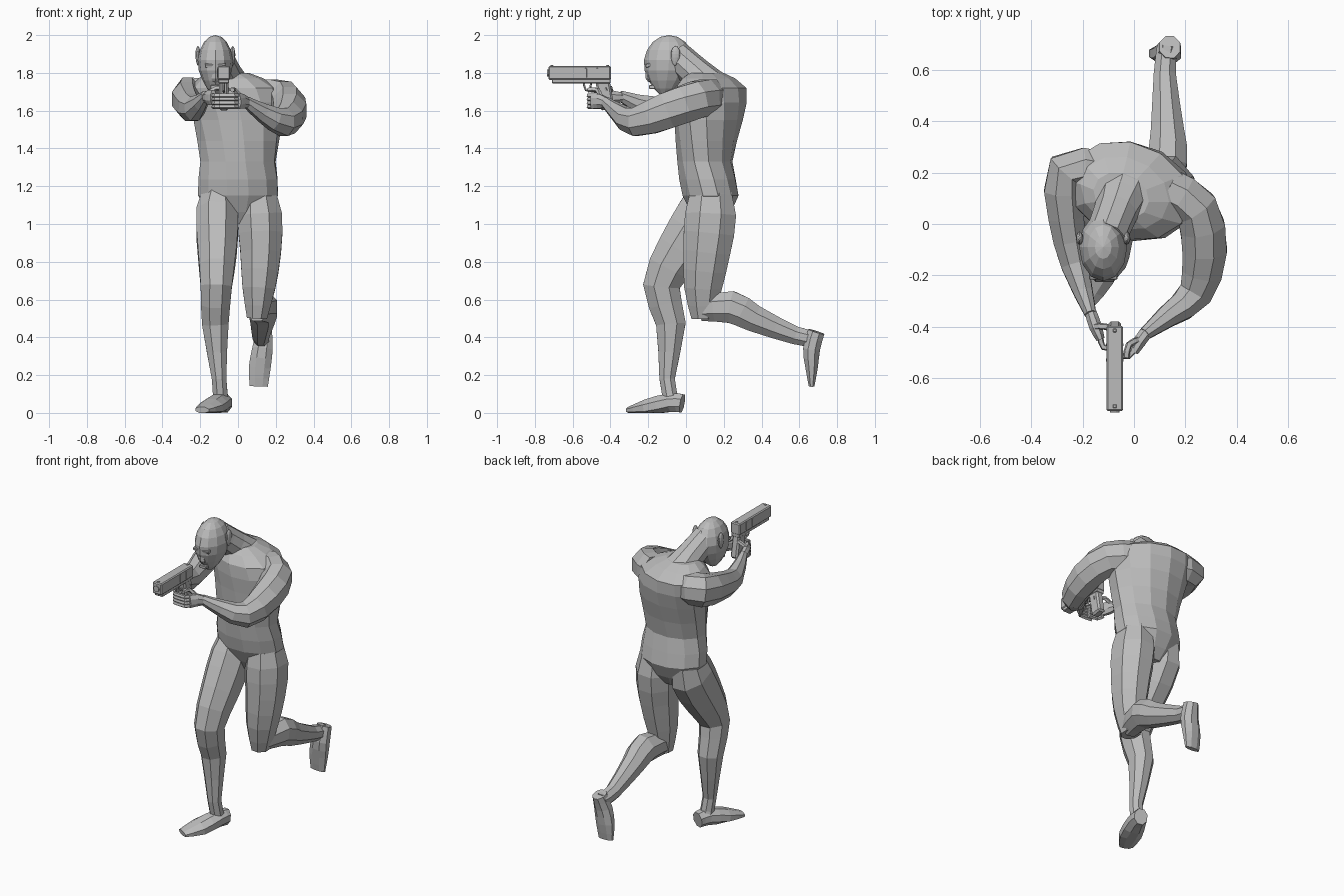
import bpy, bmesh, math
from mathutils import Vector, Matrix

cube = bpy.data.objects.get("Cube")
if cube:
    bpy.data.objects.remove(cube)

grey = bpy.data.materials.new("plain grey")
grey.use_nodes = True
tone = (.5, .5, .5, 1)
grey.diffuse_color = tone
grey.node_tree.nodes["Principled BSDF"].inputs["Base Color"].default_value = tone

ACROSS, UP = Vector((1, 0, 0)), Vector((0, 0, 1))


def finish(name, bm):
    bmesh.ops.recalc_face_normals(bm, faces=bm.faces)
    mesh = bpy.data.meshes.new(name)
    bm.to_mesh(mesh)
    bm.free()
    mesh.materials.append(grey)
    obj = bpy.data.objects.new(name, mesh)
    bpy.context.collection.objects.link(obj)


def smooth_path(joints):
    """Add one curved in-between ring between each pair of joints."""
    knots = [Vector(joint) for joint in joints]
    last = len(knots) - 1
    path = []
    for i in range(last):
        before, start = knots[max(i - 1, 0)], knots[i]
        end, after = knots[i + 1], knots[min(i + 2, last)]
        middle = (start + end) / 2 + (start + end - before - after) / 16
        path += [start, middle]
    return path + [knots[last]]


def limb(name, joints, sides=8, ref=ACROSS, deep=(1, 1), level=False, floor=None, twist=None):
    """Skin rings along joints (x, y, z, radius); deep is the section ratio at both ends."""
    path = smooth_path(joints)
    last = len(path) - 1
    grow = 1 / math.sqrt(math.cos(math.pi / sides))
    bm = bmesh.new()
    loops = []
    for i, ring in enumerate(path):
        centre = ring.xyz
        along = UP if level else (path[min(i + 1, last)].xyz - path[max(i - 1, 0)].xyz).normalized()
        wide = (ref - along * ref.dot(along)).normalized()
        if twist:
            wide = Matrix.Rotation(twist(centre.z), 3, along) @ wide
        thick = along.cross(wide) * (deep[0] + (deep[1] - deep[0]) * i / last)
        loop = []
        for k in range(sides):
            angle = math.tau * (k + .5) / sides
            point = centre + grow * ring.w * (wide * math.cos(angle) + thick * math.sin(angle))
            if floor is not None:
                point.z = max(point.z, floor)
            loop.append(bm.verts.new(point))
        loops.append(loop)
    for lower, upper in zip(loops, loops[1:]):
        for k in range(sides):
            n = (k + 1) % sides
            bm.faces.new((lower[k], lower[n], upper[n], upper[k]))
    bm.faces.new(loops[0])
    bm.faces.new(loops[-1])
    finish(name, bm)


def tube(name, points, radius, sides=5):
    limb(name, [(*point, radius) for point in points], sides, UP)


def box(name, centre, size, tilt=0, bevel=.003):
    bm = bmesh.new()
    bmesh.ops.create_cube(bm, size=1)
    place = Matrix.Translation(centre) @ Matrix.Rotation(math.radians(tilt), 4, 'X')
    bmesh.ops.transform(bm, matrix=place @ Matrix.Diagonal((*size, 1)), verts=bm.verts)
    bmesh.ops.bevel(bm, geom=bm.edges[:], offset=bevel, segments=1, affect='EDGES')
    finish(name, bm)


def ball(name, centre, size, taper):
    """Faceted ellipsoid whose lower half narrows and leans forward by taper."""
    bm = bmesh.new()
    bmesh.ops.create_uvsphere(bm, u_segments=12, v_segments=9, radius=1)
    for vert in bm.verts:
        low = taper * max(0, -vert.co.z)
        vert.co.x *= 1 - low
        vert.co.y = vert.co.y * (1 - low) - low / 2
    place = Matrix.Translation(centre) @ Matrix.Diagonal((*size, 1))
    bmesh.ops.transform(bm, matrix=place, verts=bm.verts)
    finish(name, bm)


# Torso, twisted towards the forward left shoulder
limb("torso", [(0, .13, 1, .1), (0, .13, 1.15, .215), (0, .1, 1.33, .2), (0, .12, 1.55, .235),
               (-.02, .13, 1.72, .24), (-.05, .11, 1.8, .11)],
     sides=12, deep=(.68, .78), level=True, twist=lambda z: -max(0, z - 1.2) * .7)
limb("neck", [(-.04, .12, 1.72, .11), (-.07, .05, 1.8, .085), (-.11, -.05, 1.89, .08)], sides=10)

# Head and face
face = -.12
ball("head", (face, -.09, 1.84), (.095, .135, .16), taper=.36)
limb("nose", [(face, -.2, 1.83, .01), (face, -.19, 1.77, .022), (face, -.18, 1.75, .012)],
     sides=6, level=True)
box("brow", (face, -.2, 1.84), (.11, .03, .02), tilt=15)
box("lips", (face, -.18, 1.725), (.05, .03, .02))
for side, label in ((1, "left"), (-1, "right")):
    ball(label + "_ear", (face + side * .092, -.055, 1.89), (.014, .026, .052), taper=.3)

# Standing right leg
limb("right_leg", [(-.1, .13, 1.22, .07), (-.11, .1, 1.06, .115), (-.11, -.03, .86, .107),
                   (-.115, -.13, .67, .086), (-.12, -.08, .47, .073), (-.1, -.1, .18, .04),
                   (-.09, -.07, .05, .045)], deep=(1.35, 1))
limb("right_foot", [(-.07, -.02, .05, .042), (-.09, -.08, .055, .055), (-.14, -.2, .03, .068),
                    (-.19, -.3, .015, .042)], deep=(1.2, .4), floor=0)

# Raised left leg
limb("left_thigh", [(.1, .13, 1.23, .08), (.115, .13, 1.05, .122), (.12, .11, .85, .112),
                    (.11, .09, .66, .09), (.1, .09, .5, .055)], deep=(1.15, 1.15))
limb("left_shin", [(.1, .08, .55, .06), (.13, .24, .56, .08), (.13, .36, .5, .067),
                   (.12, .58, .41, .045), (.13, .69, .39, .042)], deep=(1.1, 1.1))
limb("left_foot", [(.14, .69, .43, .042), (.13, .665, .34, .056), (.115, .665, .24, .06),
                   (.11, .665, .14, .05)], deep=(1.1, .3))

# Arms
limb("left_arm", [(.13, .13, 1.67, .1), (.24, .06, 1.66, .1), (.275, -.1, 1.6, .1),
                  (.24, -.27, 1.54, .077), (.13, -.36, 1.59, .05), (.04, -.43, 1.65, .028)],
     ref=UP, deep=(.9, .9))
limb("right_arm", [(-.13, .21, 1.67, .09), (-.26, .205, 1.68, .1), (-.265, .03, 1.64, .085),
                   (-.23, -.16, 1.61, .066), (-.17, -.35, 1.68, .028)],
     ref=UP, deep=(.85, .85))

# Hands with fingers wrapped round the grip
limb("left_palm", [(.05, -.42, 1.64, .028), (.02, -.46, 1.65, .04), (0, -.5, 1.65, .042)],
     ref=UP, deep=(.9, .4))
limb("right_palm", [(-.17, -.34, 1.67, .026), (-.15, -.4, 1.67, .04), (-.13, -.45, 1.67, .042)],
     ref=UP, deep=(.9, .4))
for i in range(4):
    z = 1.62 + i * .02
    tube(f"right_finger_{i + 1}", [(-.13, -.44, z), (-.12, -.48, z), (-.06, -.485, z)], .011)
    tube(f"left_finger_{i + 1}", [(0, -.48, z), (-.02, -.515, z), (-.1, -.51, z)], .011)
tube("left_thumb", [(.02, -.45, 1.67), (-.02, -.47, 1.71), (-.03, -.52, 1.71)], .012)
tube("right_thumb", [(-.15, -.4, 1.7), (-.11, -.4, 1.72), (-.05, -.43, 1.71)], .012)

# Pistol
gun, bore = -.075, 1.8
box("pistol_slide", (gun, -.563, bore), (.066, .33, .074), bevel=.006)
box("pistol_frame", (gun, -.555, bore - .04), (.056, .31, .03))
box("pistol_grip", (gun, -.43, 1.69), (.05, .075, .17), tilt=10, bevel=.01)
tube("pistol_barrel", [(gun, -.6, bore), (gun, -.735, bore)], .019, sides=12)
tube("trigger_guard", [(gun, -.54, 1.76), (gun, -.53, 1.71), (gun, -.46, 1.7)], .006)
tube("trigger", [(gun, -.5, 1.76), (gun, -.51, 1.71)], .005)
for label, y in (("front", -.71), ("rear", -.415)):
    box(label + "_sight", (gun, y, bore + .037), (.015, .015, .01))
for label, y in (("front", -.53), ("rear", -.47)):
    box(label + "_slide_groove", (gun, y, bore), (.07, .01, .05), bevel=.001)
